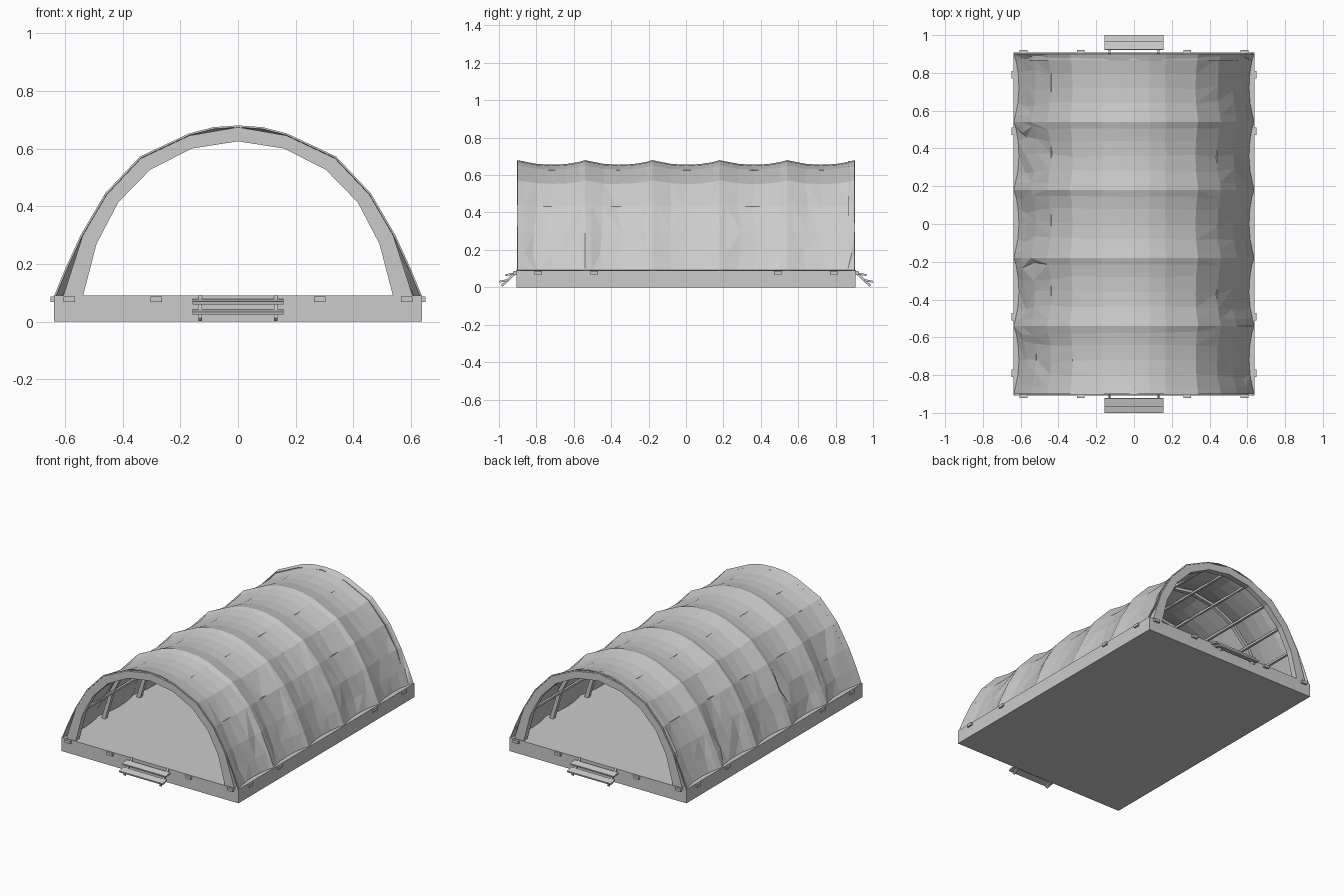
import bpy, bmesh, random
from mathutils import Vector, Matrix

if "Cube" in bpy.data.objects:
    bpy.data.objects.remove(bpy.data.objects["Cube"])

random.seed(4)
FLOOR = 0.09
RIBS = [-0.9 + 0.36 * i for i in range(6)]

# half profiles as (x, z), floor to crown
COVER = [(0.636, 0.092), (0.6, 0.18), (0.545, 0.3), (0.46, 0.445), (0.34, 0.572),
         (0.17, 0.652), (0.085, 0.674), (0, 0.68)]
OUTER = [(0.605, 0.09), (0.538, 0.298), (0.455, 0.44), (0.336, 0.566), (0.168, 0.645), (0, 0.674)]
INNER = [(0.537, 0.09), (0.49, 0.27), (0.415, 0.413), (0.305, 0.526), (0.16, 0.6), (0, 0.625)]


def full(half):
    return half + [(-x, z) for x, z in reversed(half[:-1])]


def make(name, bm):
    bmesh.ops.recalc_face_normals(bm, faces=bm.faces)
    me = bpy.data.meshes.new(name)
    bm.to_mesh(me)
    bm.free()
    ob = bpy.data.objects.new(name, me)
    bpy.context.collection.objects.link(ob)
    return ob


def box(name, loc, size, rot=None):
    bm = bmesh.new()
    bmesh.ops.create_cube(bm, size=1)
    bmesh.ops.scale(bm, vec=size, verts=bm.verts)
    if rot:
        bmesh.ops.rotate(bm, matrix=rot, verts=bm.verts)
    bmesh.ops.translate(bm, vec=loc, verts=bm.verts)
    return make(name, bm)


def arch(name, outer, inner, y0, y1):
    bm = bmesh.new()
    o, i = full(outer), full(inner)
    rings = []
    for a, b in zip(o, i):
        rings.append([bm.verts.new((p[0], y, p[1])) for p, y in
                      ((a, y0), (a, y1), (b, y1), (b, y0))])
    for r, s in zip(rings, rings[1:]):
        for k in range(4):
            bm.faces.new((r[k], r[(k + 1) % 4], s[(k + 1) % 4], s[k]))
    bm.faces.new(rings[0])
    bm.faces.new(rings[-1])
    return make(name, bm)


def lerp(a, b, t):
    return [(p[0] + (q[0] - p[0]) * t, p[1] + (q[1] - p[1]) * t) for p, q in zip(a, b)]


# floor platform
box("platform", (0, 0, FLOOR / 2), (1.276, 1.814, FLOOR))

# deep end frames and slimmer inner ribs
for n, y in enumerate(RIBS):
    if n in (0, 5):
        s = 1 if n == 0 else -1
        arch("end_frame", OUTER, INNER, y - 0.003 * s, y + 0.035 * s)
    else:
        arch("inner_rib", lerp(OUTER, INNER, 0.1), lerp(OUTER, INNER, 0.5), y - 0.012, y + 0.012)

# lengthwise bars under the cover
for x, z in full(lerp(OUTER, INNER, 0.55))[1:-1]:
    box("roof_bar", (x, 0, z), (0.014, 1.76, 0.014))

# fabric cover sagging between the ribs, with creases low on the sides
stations = []
for y in RIBS[:-1]:
    stations += [(y + 0.36 * t, s) for t, s in
                 ((0, 0), (0.1, 0.008), (0.28, 0.021), (0.5, 0.026), (0.72, 0.022), (0.9, 0.011))]
stations.append((RIBS[-1], 0))
bm = bmesh.new()
grid = []
for y, sag in stations:
    row = []
    for x, z in full(COVER):
        k = 1 - sag / 0.62
        low = min(1, abs(x) / 0.6) ** 2
        if sag > 0.01 and z > 0.1:
            k += random.uniform(-0.014, 0.012) * low
            dy = random.uniform(-0.022, 0.022) * low
        else:
            dy = 0
        row.append(bm.verts.new((x * k, y + dy, FLOOR + (z - FLOOR) * k)))
    grid.append(row)
for a, b in zip(grid, grid[1:]):
    for i in range(len(a) - 1):
        q = [a[i], a[i + 1], b[i + 1], b[i]]
        if abs(a[i].co.x) > 0.4:
            j = random.randint(0, 1)
            bm.faces.new((q[j], q[j + 1], q[j + 2]))
            bm.faces.new((q[j + 2], q[(j + 3) % 4], q[j]))
        else:
            bm.faces.new(q)
cover = make("fabric_cover", bm)
mod = cover.modifiers.new("thickness", 'SOLIDIFY')
mod.thickness = 0.006
mod.offset = -1

# tie-down clips around the platform
for s in (-1, 1):
    for x in (-0.585, -0.283, 0.283, 0.585):
        box("end_clip", (x, s * 0.912, 0.078), (0.04, 0.018, 0.018))
    for y in (-0.79, -0.49, 0.49, 0.79):
        box("side_clip", (s * 0.64, y, 0.078), (0.018, 0.04, 0.018))

# short steps at both ends
for s in (-1, 1):
    for x in (-0.13, 0.13):
        a, b = Vector((x, s * 0.9, 0.088)), Vector((x, s * 0.985, 0.008))
        rot = (b - a).to_track_quat('Y', 'Z').to_matrix()
        box("step_rail", (a + b) / 2, (0.012, (b - a).length, 0.013), rot)
    for y, z in ((0.944, 0.069), (0.977, 0.034)):
        tilt = Matrix.Rotation(-s * 0.2, 3, 'X')
        box("step_tread", (0, s * y, z), (0.314, 0.045, 0.01), tilt)
